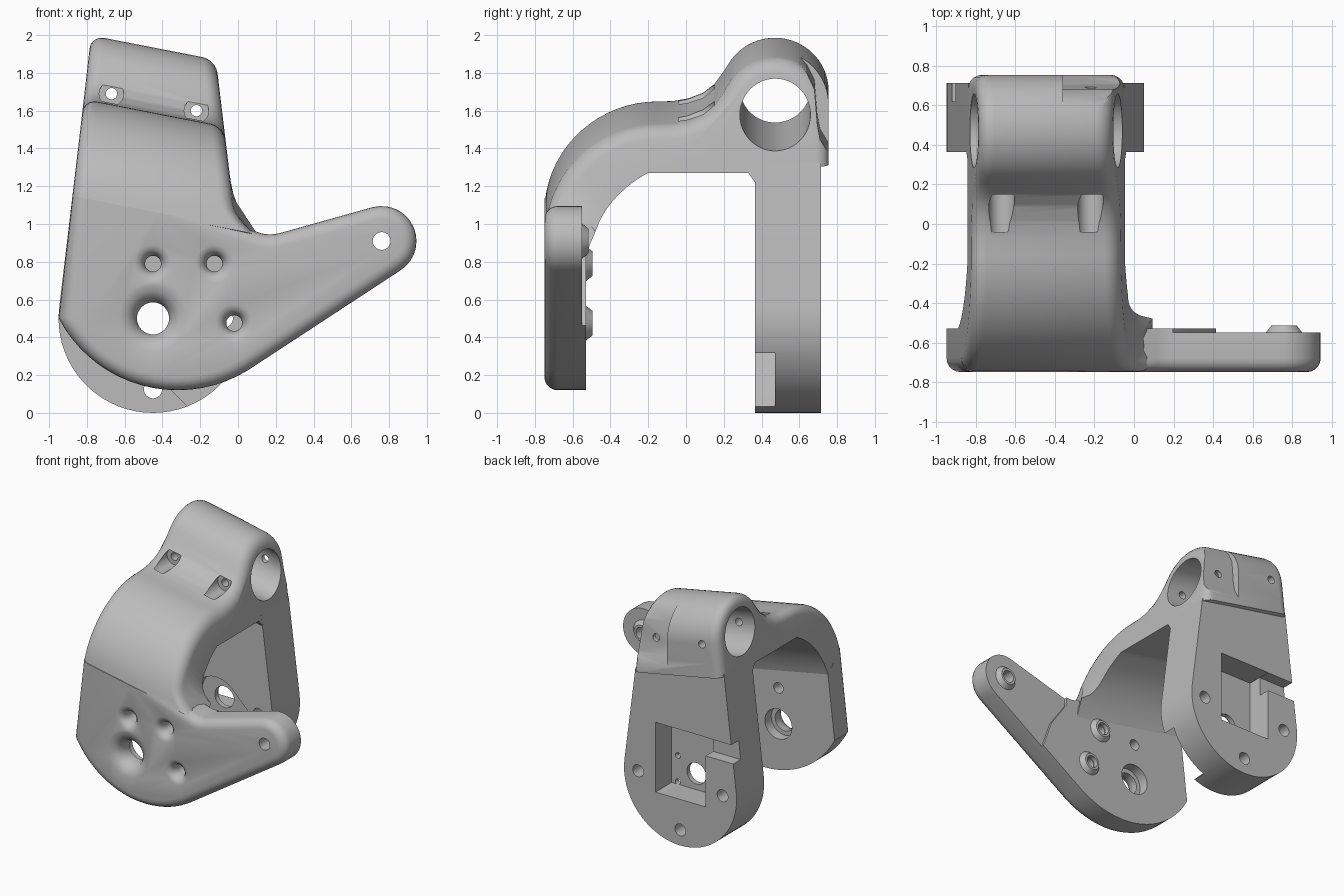
import bpy, bmesh
from math import sin, cos, sqrt, pi, radians
from mathutils import Vector

if "Cube" in bpy.data.objects:
    bpy.data.objects.remove(bpy.data.objects["Cube"], do_unlink=True)

GREY = bpy.data.materials.new("matt_grey")
GREY.use_nodes = True
GREY.diffuse_color = (0.5, 0.5, 0.5, 1)
GREY.node_tree.nodes["Principled BSDF"].inputs["Base Color"].default_value = (0.5, 0.5, 0.5, 1)

TILT = 0.195          # the upper body slopes down towards +x
FILLET = 0.07
AXIS = (-0.45, 0.5)   # main pivot, x and z


def arc(cx, cy, r, a0, a1, n):
    angles = [radians(a0 + (a1 - a0) * i / n) for i in range(n + 1)]
    return [(cx + r * cos(a), cy + r * sin(a)) for a in angles]


def tilted(x, y, z):
    return (x, y, z - TILT * (x - AXIS[0]))


def loft(name, rings, wrap=False, edit=None):
    """Skin a list of equal closed rings, capped unless the rings wrap round."""
    bm = bmesh.new()
    vs = [[bm.verts.new(p) for p in ring] for ring in rings]
    n = len(vs[0])
    for a, b in list(zip(vs, vs[1:])) + ([(vs[-1], vs[0])] if wrap else []):
        for i in range(n):
            j = (i + 1) % n
            bm.faces.new((a[i], a[j], b[j], b[i]))
    if not wrap:
        bm.faces.new(vs[0])
        bm.faces.new(vs[-1])
    bmesh.ops.recalc_face_normals(bm, faces=bm.faces)
    if edit:
        edit(bm)
    mesh = bpy.data.meshes.new(name)
    bm.to_mesh(mesh)
    bm.free()
    mesh.materials.append(GREY)
    ob = bpy.data.objects.new(name, mesh)
    bpy.context.collection.objects.link(ob)
    return ob


def prism(name, pts, y0, y1, edit=None):
    return loft(name, [[(x, y, z) for x, z in pts] for y in (y0, y1)], edit=edit)


def cross_prism(name, pts, x0, x1):
    return loft(name, [[tilted(x, y, z) for y, z in pts] for x in (x0, x1)])


def lathe(name, x, z, profile, wrap=False):
    """Turn (radius, y) points about an axis along y."""
    return loft(name, [[(px, y, pz) for px, pz in arc(x, z, r, 0, 348.75, 31)]
                       for r, y in profile], wrap)


def carve(ob, cutters):
    for c in cutters:
        c.hide_render = True
        m = ob.modifiers.new("cut", "BOOLEAN")
        m.operation, m.solver, m.object = "DIFFERENCE", "EXACT", c
    bpy.context.view_layer.update()
    dg = bpy.context.evaluated_depsgraph_get()
    mesh = bpy.data.meshes.new_from_object(ob.evaluated_get(dg))
    ob.modifiers.clear()
    ob.data = mesh
    for c in cutters:
        bpy.data.objects.remove(c, do_unlink=True)


def left_edge(z):
    return -0.95 + 0.115 * (z - 0.5)


def right_edge(z):
    if z > 1.145:
        return -0.03 - 0.12 * (z - 1.145)
    return 0.17 - sqrt(0.04 - (1.145 - max(z, 0.96)) ** 2)


def edge_x(edge, zr):
    x = AXIS[0]
    for _ in range(14):
        x = edge(tilted(x, 0, zr)[2])
    return x


# Front plate with side arm, front rim rounded
outline = (arc(-0.32, 0.83, 0.71, 207.6, 301.4, 18)
           + arc(0.76, 0.91, 0.185, -58.6, 105, 14)
           + arc(0.17, 1.145, 0.2, -75, -112.3, 5)
           + [(-0.875, 1.148)])


def round_front(bm):
    rim = []
    for e in bm.edges:
        a, b = (v.co for v in e.verts)
        mid = (a + b) / 2
        if a.y < -0.74 and b.y < -0.74 and not (mid.z > 1 and mid.x < 0):
            rim.append(e)
    bmesh.ops.bevel(bm, geom=rim, offset=FILLET, offset_type="OFFSET", segments=5,
                    profile=0.5, affect="EDGES", clamp_overlap=False)


front_plate = prism("front_plate", outline, -0.75, -0.53, round_front)
step = [(0.46, 0.2), (0.42, 0.45), (0.34, 0.68), (0.2, 0.88), (0.18, 1.3), (1.2, 1.3), (1.2, 0.2)]
cuts = [prism("arm_step", step, -0.55, -0.4),
        lathe("pivot_hole", *AXIS, [(0.18, -0.8), (0.18, -0.75), (0.14, -0.738), (0.105, -0.71),
                                    (0.085, -0.66), (0.085, -0.61), (0.12, -0.61), (0.12, -0.4)]),
        lathe("arm_hole", 0.76, 0.91, [(0.047, -0.9), (0.047, -0.4)])]
for x, z in ((-0.45, 0.79), (-0.125, 0.79), (-0.02, 0.475)):
    cuts.append(lathe("screw_hole", x, z, [(0.1, -0.8), (0.1, -0.75), (0.075, -0.743),
                                           (0.053, -0.72), (0.042, -0.68), (0.042, -0.4)]))
carve(front_plate, cuts)

# Raised screw collars behind the front plate
collars = []
for x, z, y in ((-0.125, 0.79, -0.495), (-0.02, 0.475, -0.495), (0.76, 0.91, -0.515)):
    collars.append(lathe("screw_collar", x, z, [(0.1, y - 0.045), (0.065, y), (0.047, y),
                                                (0.047, y - 0.045)], wrap=True))

# Arched body and bearing housing: outer side path with matching underside
arch = arc(-0.15, 0.99, 0.6, 174, 90, 16)
valley = [(-0.07, 1.592), (0.01, 1.606), (0.09, 1.637), (0.15, 1.685), (0.2, 1.755)]
bump = arc(0.47, 1.65, 0.285, 143, 0, 20)
outer = arch + valley + bump + [(0.755, 1.5), (0.755, 1.38)]
under = []
for i in range(len(arch)):
    t = i / (len(arch) - 1)
    under.append(((1 - t) ** 2 * -0.53 + 2 * t * (1 - t) * -0.45 + t * t * -0.2,
                  (1 - t) ** 2 * 0.93 + 2 * t * (1 - t) * 1.22 + t * t * 1.35))
span = len(valley) + len(bump)
under += [(-0.2 + 0.53 * (i + 1) / span, 1.35) for i in range(span)]
under += [(0.365, 1.3), (0.365, 1.25)]

rings = []
for i, (p, q) in enumerate(zip(outer, under)):
    a, b = outer[max(i - 1, 0)], outer[min(i + 1, len(outer) - 1)]
    tangent = Vector((b[0] - a[0], b[1] - a[1])).normalized()
    inward = Vector((tangent.y, -tangent.x))
    ring = []
    for edge, side, order in ((left_edge, 1, range(6)), (right_edge, -1, range(5, -1, -1))):
        for j in order:
            t = j / 5 * pi / 2
            y, z = Vector(p) + inward * FILLET * (1 - sin(t))
            ring.append(tilted(edge_x(edge, z) + side * FILLET * (1 - cos(t)), y, z))
    ring += [tilted(edge_x(e, q[1]), *q) for e in (right_edge, left_edge)]
    rings.append(ring)
arched_body = loft("arched_body", rings)

scallop = [(0.58, 1.93), (0.64, 1.86), (0.68, 1.78), (0.695, 1.6), (0.71, 1.52),
           (0.77, 1.42), (0.9, 1.42), (0.9, 2.1), (0.58, 2.1)]
cuts = [cross_prism("bearing_bore", arc(0.472, 1.65, 0.187, 0, 352.5, 47), -1.2, 0.3),
        cross_prism("rear_scallop", scallop, -0.36, 0.2)]
for x, z in ((-0.67, 1.69), (-0.22, 1.6)):
    cuts.append(lathe("screw_slot", x, z, [(0.065, -0.04), (0.065, 0.15), (0.03, 0.15), (0.03, 0.9)]))
carve(arched_body, cuts)

# Rear plate with round foot
foot = arc(*AXIS, 0.5, 173.4, 366.6, 36)
top = [(edge_x(e, 1.4), e) for e in (right_edge, left_edge)]
foot += [(x, tilted(x, 0, 1.4)[2]) for x, e in top]
rear_plate = prism("rear_plate", foot, 0.365, 0.715)


def box(name, x0, x1, z0, z1, y0, y1):
    return prism(name, [(x0, z0), (x1, z0), (x1, z1), (x0, z1)], y0, y1)


# Diagonal slot on the inner side, running out at the lower left
slot = arc(*AXIS, 0.2, 45, 225, 16)
slot += [(x + 0.5, z - 0.5) for x, z in (slot[-1], slot[0])]
cuts = [box("rear_pocket", -0.675, -0.23, 0.37, 0.93, 0.51, 0.9),
        box("cable_channel", -1.2, -0.6, 0.78, 0.928, 0.62, 0.91),
        prism("diagonal_slot", slot, 0.2, 0.47),
        lathe("pivot_hole", *AXIS, [(0.085, 0.3), (0.085, 0.8)])]
for angle in (0, 180, 270):
    (x, z), = arc(*AXIS, 0.375, angle, angle, 1)[:1]
    cuts.append(lathe("mount_hole", x, z, [(0.048, 0.2), (0.048, 0.85)]))
for z in (0.39, 0.6):
    cuts.append(lathe("pin_hole", -0.285, z, [(0.022, 0.4), (0.022, 0.7)]))
carve(rear_plate, cuts)

# Smooth shading with crisp edges
bpy.ops.object.select_all(action="DESELECT")
for ob in [front_plate, arched_body, rear_plate] + collars:
    ob.select_set(True)
    bpy.context.view_layer.objects.active = ob
bpy.ops.object.shade_smooth_by_angle(angle=radians(32))
